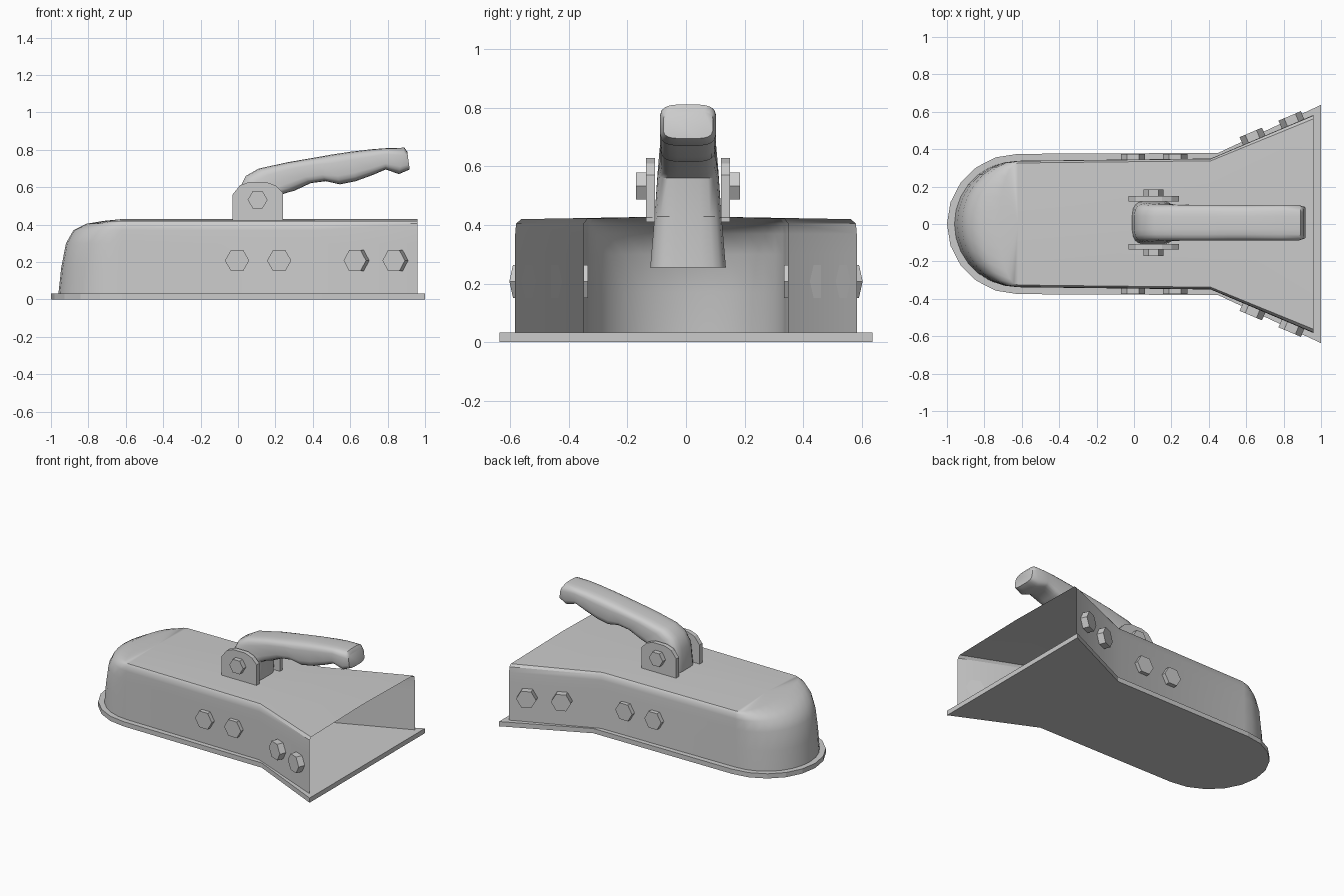
import bpy, bmesh
from math import cos, sin, pi, radians
from mathutils import Vector, Matrix

if "Cube" in bpy.data.objects:
    bpy.data.objects.remove(bpy.data.objects["Cube"])


def finish(name, bm, smooth=None):
    bmesh.ops.remove_doubles(bm, verts=bm.verts, dist=0.0005)
    bmesh.ops.recalc_face_normals(bm, faces=bm.faces)
    me = bpy.data.meshes.new(name)
    bm.to_mesh(me)
    bm.free()
    ob = bpy.data.objects.new(name, me)
    bpy.context.collection.objects.link(ob)
    if smooth:
        bpy.ops.object.select_all(action='DESELECT')
        bpy.context.view_layer.objects.active = ob
        ob.select_set(True)
        bpy.ops.object.shade_smooth_by_angle(angle=radians(smooth))
    return ob


def loft(bm, rings, closed):
    rows = [[bm.verts.new(p) for p in r] for r in rings]
    n = len(rows[0])
    for a, b in zip(rows, rows[1:]):
        for i in range(n if closed else n - 1):
            j = (i + 1) % n
            bm.faces.new((a[i], a[j], b[j], b[i]))
    return rows


def prism(bm, pts, offset):
    # Extrudes a closed polygon along an offset vector
    rows = loft(bm, [pts, [Vector(p) + Vector(offset) for p in pts]], True)
    bm.faces.new(rows[0])
    bm.faces.new(rows[1])


def outline(xb, yb, xk, yk, ys, a, n=8):
    # Flared sides and round nose, from +y back corner to -y back corner
    half = [(xb, yb), (xk, yk), (-0.62, ys)]
    nose = [(-0.62 - a * sin(pi * i / n / 2 * 2), ys * cos(pi * i / n))
            for i in range(1, n)]
    return half + nose + [(x, -y) for x, y in reversed(half)]


# Base plate
bm = bmesh.new()
prism(bm, [(x, y, 0) for x, y in outline(1, 0.637, 0.45, 0.38, 0.375, 0.38, 10)],
      (0, 0, 0.033))
finish("base_plate", bm)

# Housing shell, open at the back: height, nose length, width factor
levels = [(0.033, 0.34, 1), (0.17, 0.325, 1), (0.3, 0.3, 1), (0.37, 0.26, 1),
          (0.405, 0.19, 0.995), (0.42, 0.1, 0.965), (0.43, 0, 0)]
bm = bmesh.new()
loft(bm, [[(x, y * f, z) for x, y in outline(0.96, 0.583, 0.41, 0.35, 0.338, a, 14)]
          for z, a, f in levels], False)
finish("housing", bm, 35)

# Lever: upper x, upper z, lower x, lower z, half width
CY = 0.007
stations = [(-0.01, 0.255, 0.22, 0.255, 0.13), (-0.01, 0.43, 0.22, 0.43, 0.115),
            (0, 0.58, 0.235, 0.56, 0.105), (0.04, 0.66, 0.26, 0.57, 0.1),
            (0.11, 0.7, 0.3, 0.58, 0.097), (0.27, 0.735, 0.39, 0.622, 0.096),
            (0.4, 0.757, 0.47, 0.632, 0.096), (0.5, 0.775, 0.545, 0.615, 0.096),
            (0.6, 0.79, 0.63, 0.632, 0.096), (0.72, 0.804, 0.72, 0.665, 0.096),
            (0.79, 0.809, 0.79, 0.695, 0.096), (0.89, 0.812, 0.86, 0.67, 0.096),
            (0.905, 0.79, 0.918, 0.695, 0.085)]


def lever_ring(ux, uz, lx, lz, w):
    ring = []
    for i in range(20):
        c, s = cos(2 * pi * (i + .5) / 20), sin(2 * pi * (i + .5) / 20)
        u = (abs(c) ** 0.55) * (1 if c > 0 else -1)
        v = (abs(s) ** 0.45) * (1 if s > 0 else -1)
        t = (1 + v) / 2
        ring.append((lx + (ux - lx) * t, CY + w * u, lz + (uz - lz) * t))
    return ring


bm = bmesh.new()
rows = loft(bm, [lever_ring(*s) for s in stations], True)
bm.faces.new(rows[0])
bm.faces.new(rows[-1])
finish("lever", bm, 45)

# Pivot brackets
arch = [(-0.03, 0.41), (0.24, 0.41), (0.24, 0.57), (0.2, 0.61), (0.15, 0.628),
        (0.06, 0.628), (0.01, 0.61), (-0.03, 0.56)]
for s, side in ((-1, "front"), (1, "back")):
    bm = bmesh.new()
    prism(bm, [(x, CY + s * 0.113, z) for x, z in arch], (0, s * 0.031, 0))
    finish(side + "_bracket", bm)


def bolt(name, start, normal, r, depth):
    n = Vector(normal).normalized()
    along = Vector((0, 0, 1)).cross(n)
    pts = [Vector(start) + along * r * cos(i * pi / 3)
           + Vector((0, 0, r * sin(i * pi / 3))) for i in range(6)]
    bm = bmesh.new()
    prism(bm, pts, n * depth)
    finish(name, bm)


# Hex bolts on pivot, straight sides and flared sides
for s, side in ((-1, "front"), (1, "back")):
    bolt(side + "_pivot_bolt", (0.105, CY + s * 0.135, 0.533), (0, s, 0), 0.053, 0.042)
    for i, x in enumerate((-0.005, 0.22)):
        bolt(f"{side}_side_bolt_{i}", (x, s * 0.335, 0.208), (0, s, 0), 0.065, 0.04)
    for i, x in enumerate((0.642, 0.85)):
        y = 0.35 + (x - 0.41) * 0.4236
        bolt(f"{side}_flare_bolt_{i}", (x, s * y, 0.208), (-0.39, s * 0.92, 0), 0.065, 0.045)
